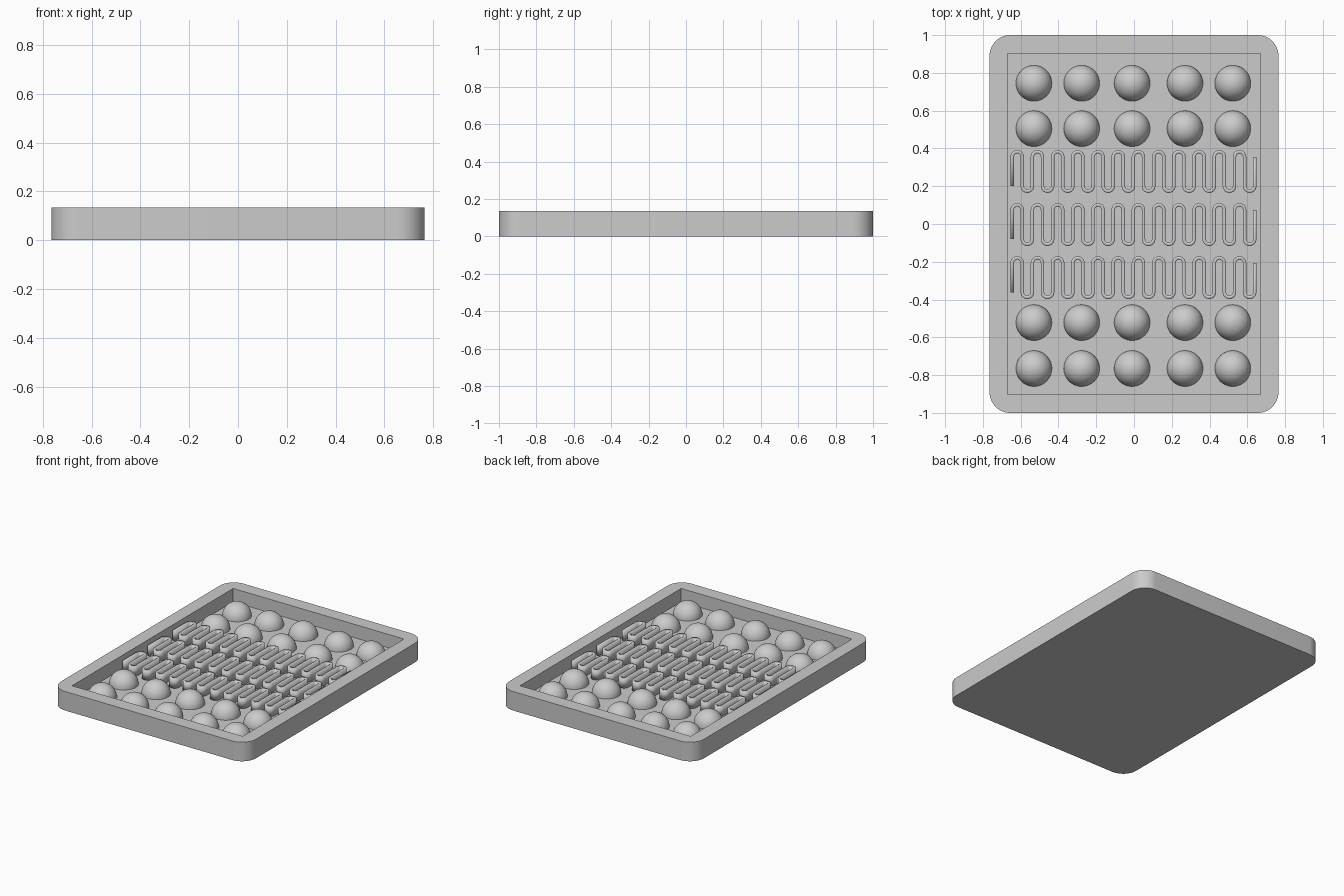
import bpy, bmesh, math
from mathutils import Vector

cube = bpy.data.objects.get("Cube")
if cube:
    bpy.data.objects.remove(cube, do_unlink=True)

HEIGHT, FLOOR = 0.135, 0.04

grey = bpy.data.materials.new("light grey")
grey.use_nodes = True
grey.diffuse_color = (0.6, 0.6, 0.6, 1)
grey.node_tree.nodes["Principled BSDF"].inputs["Base Color"].default_value = (0.6, 0.6, 0.6, 1)


def add_object(name, mesh, location=(0, 0, 0)):
    obj = bpy.data.objects.new(name, mesh)
    obj.location = location
    bpy.context.collection.objects.link(obj)
    return obj


def mesh_from(bm, name):
    mesh = bpy.data.meshes.new(name)
    bm.to_mesh(mesh)
    bm.free()
    mesh.materials.append(grey)
    return mesh


def box(name, size, z_min, radius=0):
    """Box with optional rounded vertical edges."""
    bm = bmesh.new()
    bmesh.ops.create_cube(bm, size=1)
    bmesh.ops.scale(bm, vec=size, verts=bm.verts)
    bmesh.ops.translate(bm, vec=(0, 0, z_min + size[2] / 2), verts=bm.verts)
    if radius:
        upright = [e for e in bm.edges
                   if abs(e.verts[0].co.z - e.verts[1].co.z) > 0.01]
        bmesh.ops.bevel(bm, geom=upright, offset=radius, segments=12,
                        profile=0.5, affect='EDGES')
    return add_object(name, mesh_from(bm, name))


def smooth(obj):
    bpy.ops.object.select_all(action='DESELECT')
    obj.select_set(True)
    bpy.context.view_layer.objects.active = obj
    bpy.ops.object.shade_smooth_by_angle(angle=math.radians(35))


# Tray: rounded slab with a square-cornered recess
tray = box("tray", (1.53, 2.0, HEIGHT), 0, radius=0.11)
recess = box("recess_cutter", (1.34, 1.805, 0.2), FLOOR)
recess.hide_render = True
cut = tray.modifiers.new("recess", 'BOOLEAN')
cut.operation = 'DIFFERENCE'
cut.solver = 'EXACT'
cut.object = recess
bpy.context.view_layer.objects.active = tray
bpy.ops.object.modifier_apply(modifier=cut.name)
bpy.data.objects.remove(recess, do_unlink=True)
smooth(tray)

# Domes: two rows of half spheres at each end
bm = bmesh.new()
bmesh.ops.create_uvsphere(bm, u_segments=48, v_segments=24, radius=0.095)
bmesh.ops.delete(bm, geom=[v for v in bm.verts if v.co.z < -0.001], context='VERTS')
dome_mesh = mesh_from(bm, "dome")
for y in (0.745, 0.505, -0.522, -0.765):
    for x in (-0.53, -0.277, -0.01, 0.27, 0.523):
        smooth(add_object("dome", dome_mesh, (x, y, FLOOR)))

# Wavy ridges: upright ribbon along straight legs joined by half circles
PITCH, LEG, LEGS, RIDGE = 0.0535, 0.155, 25, 0.07
path = []
for i in range(LEGS):
    side = 1 if i % 2 == 0 else -1
    x = (i - (LEGS - 1) / 2) * PITCH
    path.append(Vector((x, -side * LEG / 2, 0)))
    path.append(Vector((x, side * LEG / 2, 0)))
    if i < LEGS - 1:
        for k in range(1, 12):
            a = math.pi * k / 12
            path.append(Vector((x + PITCH / 2 * (1 - math.cos(a)),
                                side * (LEG / 2 + PITCH / 2 * math.sin(a)), 0)))
bm = bmesh.new()
low = [bm.verts.new(p) for p in path]
high = [bm.verts.new(p + Vector((0, 0, RIDGE))) for p in path]
for i in range(len(path) - 1):
    bm.faces.new((low[i], low[i + 1], high[i + 1], high[i]))
ridge_mesh = mesh_from(bm, "wavy_ridge")
for y in (0.278, -0.003, -0.284):
    ridge = add_object("wavy_ridge", ridge_mesh, (-0.003, y, FLOOR))
    smooth(ridge)
    wall = ridge.modifiers.new("wall", 'SOLIDIFY')
    wall.thickness = 0.018
    wall.offset = 0
    wall.use_even_offset = True
